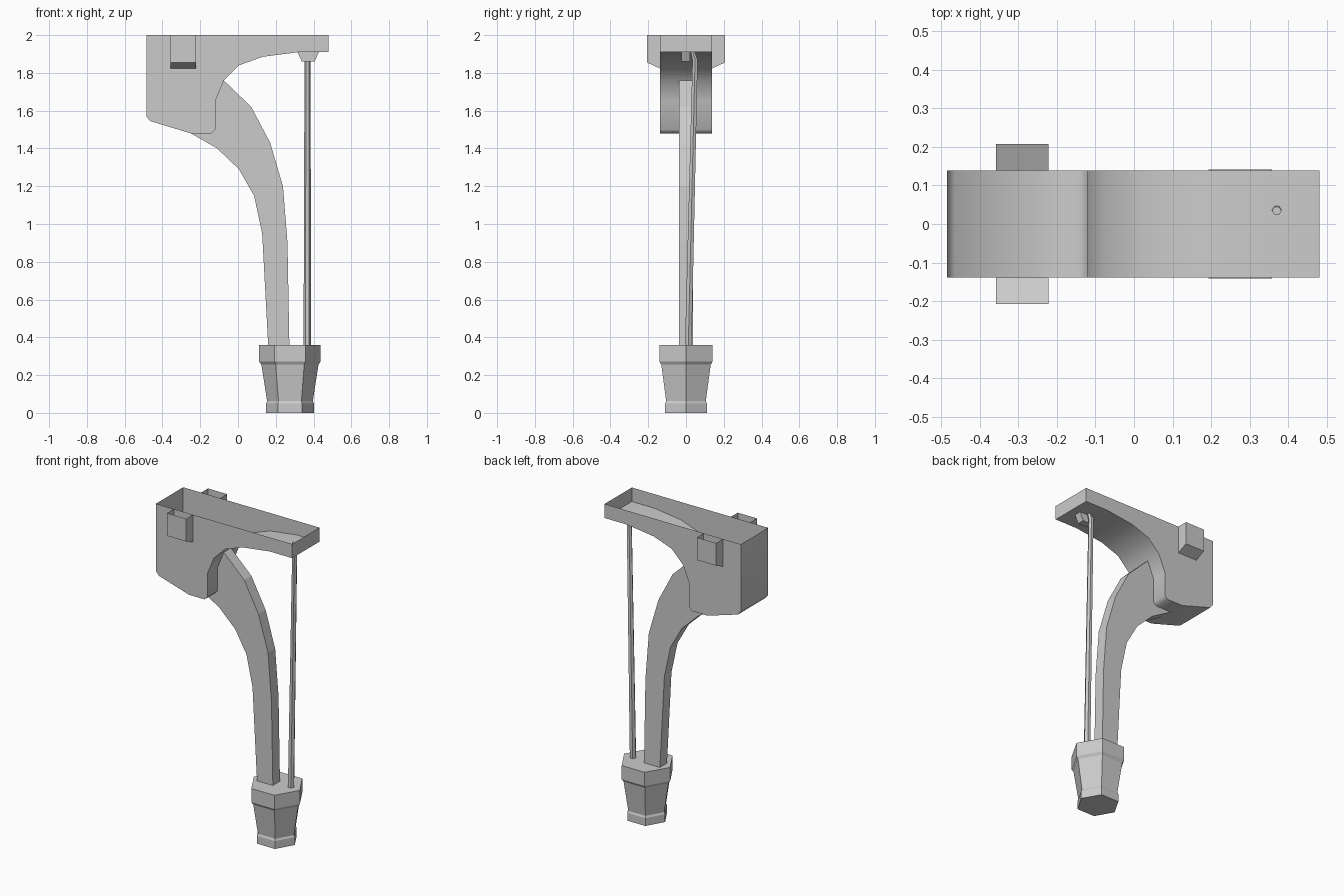
import bpy, bmesh, math
from mathutils import Vector

if "Cube" in bpy.data.objects:
    bpy.data.objects.remove(bpy.data.objects["Cube"])


def finish(name, bm, open_at=None, smooth=False):
    """Fix normals, optionally remove open faces, and make the object."""
    bmesh.ops.recalc_face_normals(bm, faces=bm.faces)
    if open_at:
        doomed = [f for f in bm.faces if open_at(f)]
        bmesh.ops.delete(bm, geom=doomed, context='FACES_ONLY')
    mesh = bpy.data.meshes.new(name)
    bm.to_mesh(mesh)
    bm.free()
    ob = bpy.data.objects.new(name, mesh)
    bpy.context.collection.objects.link(ob)
    if smooth:
        bpy.ops.object.select_all(action='DESELECT')
        ob.select_set(True)
        bpy.context.view_layer.objects.active = ob
        bpy.ops.object.shade_smooth_by_angle(angle=math.radians(50))
    return ob


def loft(bm, rings):
    """Skin equal-length point rings and cap both ends."""
    loops = [[bm.verts.new(p) for p in r] for r in rings]
    n = len(loops[0])
    for a, b in zip(loops, loops[1:]):
        for i in range(n):
            j = (i + 1) % n
            bm.faces.new((a[i], a[j], b[j], b[i]))
    bm.faces.new(loops[0])
    bm.faces.new(loops[-1])


def extrude_y(profile, half):
    bm = bmesh.new()
    loft(bm, [[(x, y, z) for x, z in profile] for y in (-half, half)])
    return bm


def rect(x0, x1, y0, y1, z):
    return [(x0, y0, z), (x1, y0, z), (x1, y1, z), (x0, y1, z)]


def ring(cx, cy, z, r, n):
    return [(cx + r * math.cos(math.tau * i / n),
             cy + r * math.sin(math.tau * i / n), z) for i in range(n)]


def top_open(f):
    return all(v.co.z > 1.999 for v in f.verts)


# Outline where the arm meets the bracket
joint = [(-0.25, 1.48), (-0.14, 1.48), (-0.12, 1.50), (-0.12, 1.65), (-0.075, 1.76)]

# Bracket body, open at the top
body = [(-0.485, 2.0), (-0.485, 1.57), (-0.465, 1.545)] + joint + [
    (0.005, 1.84), (0.13, 1.885), (0.32, 1.91), (0.48, 1.91), (0.48, 2.0)]
finish("bracket_body", extrude_y(body, 0.138), top_open, True)

# Side lugs with sloping undersides, open at the top
for side, label in ((-1, "front"), (1, "back")):
    section = [(0.138, 2.0), (0.207, 2.0), (0.207, 1.855), (0.138, 1.824)]
    bm = bmesh.new()
    loft(bm, [[(x, side * y, z) for y, z in section] for x in (-0.358, -0.222)])
    finish(label + "_lug", bm, top_open)

# Curved arm
arm = joint + [(0.07, 1.62), (0.17, 1.43), (0.238, 1.2), (0.262, 0.9), (0.272, 0.355),
               (0.16, 0.355), (0.128, 0.95), (0.085, 1.15), (0.005, 1.29), (-0.11, 1.40)]
finish("curved_arm", extrude_y(arm, 0.036))

# Hexagonal foot
bm = bmesh.new()
levels = [(0, 0.127), (0.05, 0.127), (0.062, 0.121), (0.255, 0.151),
          (0.272, 0.163), (0.36, 0.163)]
loft(bm, [ring(0.275, 0, z, r, 6) for z, r in levels])
finish("hex_foot", bm)

# Leaning thin rod with a bent upper tip
bm = bmesh.new()
loft(bm, [ring(0.367, 0.012, 0.355, 0.02, 6), ring(0.368, 0.048, 1.87, 0.016, 6),
          ring(0.37, 0.034, 1.915, 0.012, 6)])
finish("thin_rod", bm, smooth=True)

# Small tapered clip under the overhang
bm = bmesh.new()
loft(bm, [rect(0.338, 0.405, -0.025, 0.022, 1.86), rect(0.315, 0.428, -0.025, 0.022, 1.91)])
finish("rod_clip", bm)
